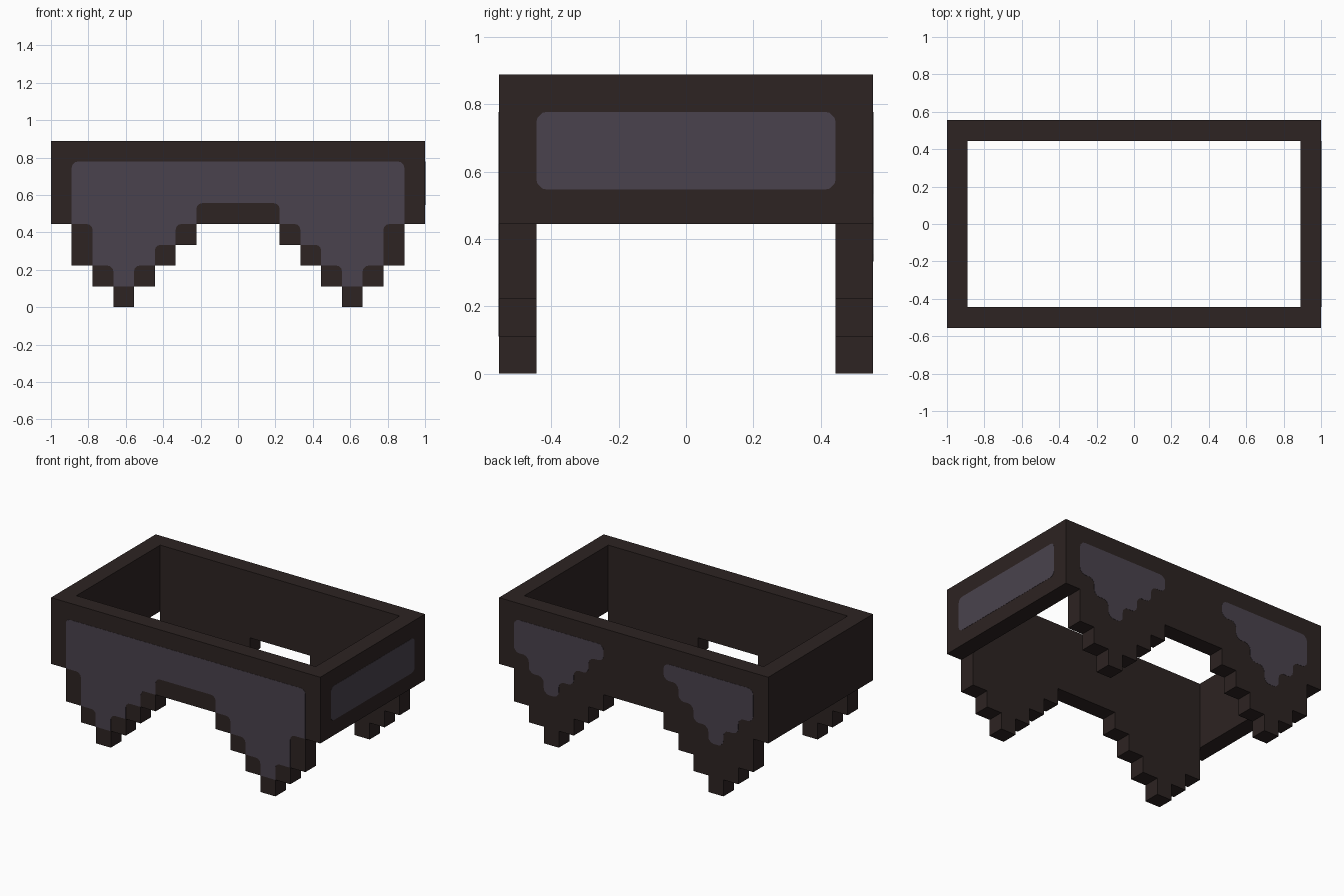
import bpy
import bmesh
from math import pi
from mathutils import Vector

U = 1 / 9          # one block of the stepped design
PROUD = 0.0012     # how far the painted panels stand off the walls

old = bpy.data.objects.get("Cube")
if old:
    bpy.data.objects.remove(old, do_unlink=True)


def material(name, rgb):
    mat = bpy.data.materials.new(name)
    mat.use_nodes = True
    color = (*rgb, 1)
    mat.diffuse_color = color
    bsdf = next(n for n in mat.node_tree.nodes if n.type == "BSDF_PRINCIPLED")
    bsdf.inputs["Base Color"].default_value = color
    bsdf.inputs["Roughness"].default_value = 0.9
    return mat


dark = material("dark brown", (0.026, 0.017, 0.016))
grey = material("purple grey", (0.068, 0.055, 0.074))


def staircase(start, *moves):
    """Outline that alternates vertical and horizontal moves, in blocks."""
    pts = [Vector(start)]
    for i, step in enumerate(moves):
        pts.append(pts[-1] + Vector((step, 0) if i % 2 else (0, step)))
    return pts


def mirrored(half):
    return half + [Vector((-p.x, p.y)) for p in reversed(half)]


def rounded(pts, radius=0.28, keep_below=0):
    """Round corners; outward corners lower than keep_below stay square."""
    out = []
    for i, p in enumerate(pts):
        a = (pts[i - 1] - p).normalized()
        b = (pts[(i + 1) % len(pts)] - p).normalized()
        outward = a.cross(b) < 0
        if outward and p.y < keep_below:
            out.append(p)
            continue
        for t in (0, 1 / 3, 2 / 3, 1):
            arc = Vector((1, 0)).lerp(Vector((0, 1)), t).normalized()
            out.append(p + radius * (a * (1 - arc.y) + b * (1 - arc.x))
                       if 0 < t < 1 else p + radius * (b if t else a))
    return out


def prism(name, outline, near, far, mat, along_y=False):
    """Extrude an upright outline between two depths."""
    bm = bmesh.new()
    rings = []
    for d in (near, far):
        rings.append([bm.verts.new((d, p.x * U, p.y * U) if along_y
                                   else (p.x * U, d, p.y * U)) for p in outline])
        bm.faces.new(rings[-1])
    n = len(outline)
    for i in range(n):
        j = (i + 1) % n
        bm.faces.new((rings[0][i], rings[0][j], rings[1][j], rings[1][i]))
    bmesh.ops.recalc_face_normals(bm, faces=bm.faces)
    mesh = bpy.data.meshes.new(name)
    bm.to_mesh(mesh)
    bm.free()
    mesh.materials.append(mat)
    obj = bpy.data.objects.new(name, mesh)
    bpy.context.collection.objects.link(obj)
    return obj


# Long walls with stepped feet
wall = mirrored(staircase((2, 4), -1, 1, -1, 1, -1, 1, -1, 1, 1, 1, 1, 1, 2, 1, 4))
prism("front_wall", wall, -5 * U, -4 * U, dark)
prism("back_wall", wall, 4 * U, 5 * U, dark)

# Short end walls
end = mirrored(staircase((4, 4), 4))
for name, side in (("left_wall", 1), ("right_wall", -1)):
    prism(name, end, side * 8 * U, side * 9 * U, dark, along_y=True)

# Front panel follows the stepped outline
front = mirrored(staircase((2, 5), -1, 1, -1, 1, -1, 1, -1, 1, 1, 1, 2, 1, 3))
prism("front_panel", rounded(front, keep_below=6.5),
      -5 * U - PROUD, -5 * U + PROUD, grey)

# Pair of stepped panels on the back
patch = staircase((2, 7), -1, 1, -1, 1, -1, 1, -1, 1, 1, 1, 1, 1, 2)
back = prism("back_panels", rounded(patch, 0.35), 5 * U - PROUD, 5 * U + PROUD, grey)
back.modifiers.new("mirror", "MIRROR")

# Single panel on the left end
plate = mirrored(staircase((4, 4.92), 2.08))
prism("left_panel", rounded(plate, 0.28),
      9 * U - PROUD, 9 * U + PROUD, grey, along_y=True)
